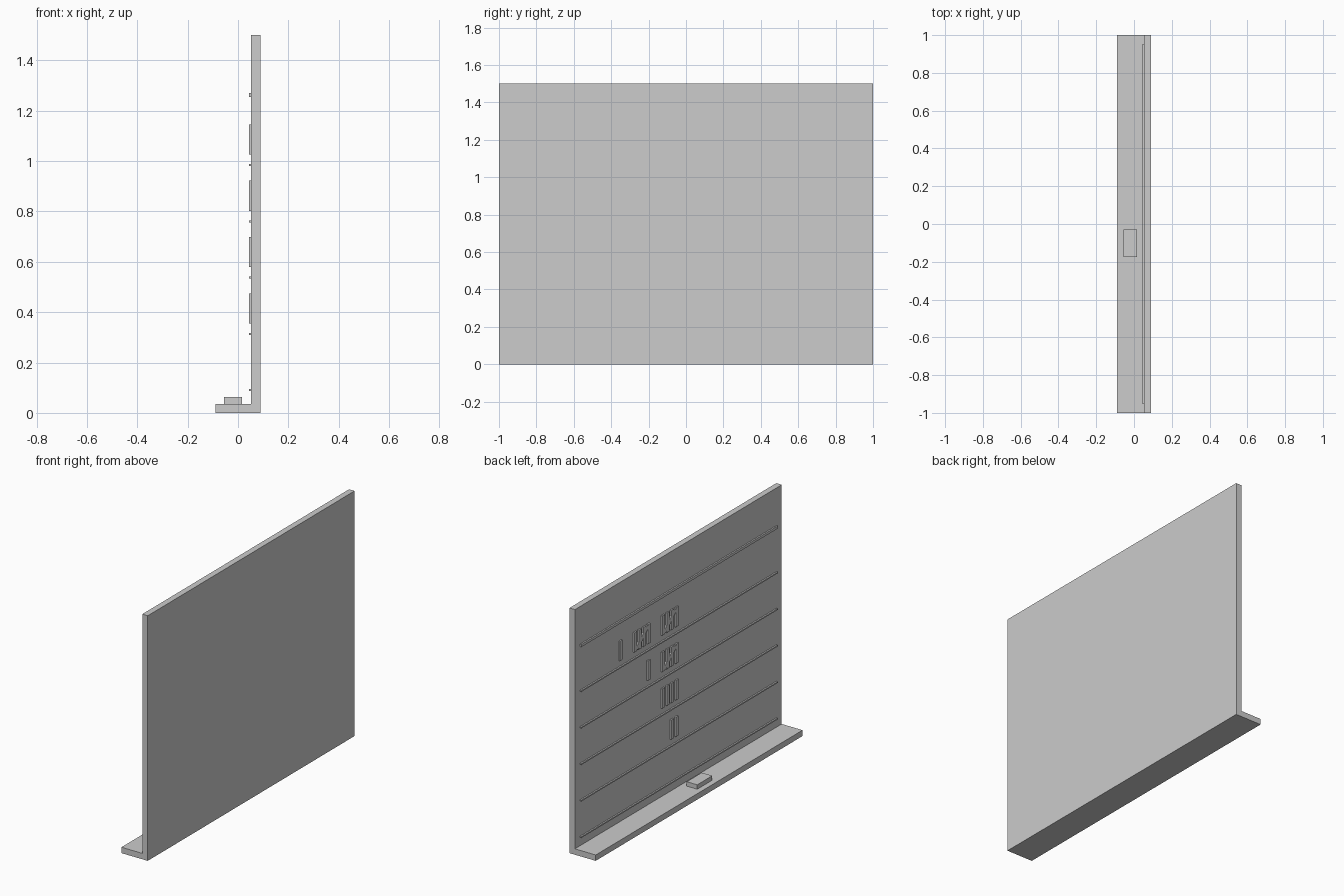
import bpy
from mathutils import Matrix, Vector

cube = bpy.data.objects.get("Cube")
if cube:
    bpy.data.objects.remove(cube, do_unlink=True)

# Single plain grey
grey = bpy.data.materials.new("plain_grey")
grey.use_nodes = True
grey.diffuse_color = (0.604, 0.604, 0.604, 1)
grey.node_tree.nodes["Principled BSDF"].inputs["Base Color"].default_value = grey.diffuse_color


def box(name, x, y, z, tilt=0.0):
    """Box from (min, max) ranges, tilted about its own x axis."""
    bpy.ops.mesh.primitive_cube_add(size=1)
    ob = bpy.context.object
    ob.name = name
    size = Vector([r[1] - r[0] for r in (x, y, z)])
    ob.data.transform(Matrix.Rotation(tilt, 4, "X") @ Matrix.Diagonal(size.to_4d()))
    ob.location = [(r[0] + r[1]) / 2 for r in (x, y, z)]
    ob.data.materials.append(grey)
    return ob


# Board, tray and the eraser resting on it
FACE = 0.052
RAISED = (0.043, FACE + 0.002)
box("board", (FACE, 0.089), (-1, 1), (0, 1.5))
box("tray", (-0.089, FACE), (-1, 1), (0, 0.036))
box("eraser", (-0.055, 0.016), (-0.175, -0.03), (0.036, 0.063))

# Heading rule and the thin row rules
box("heading_rule", RAISED, (-0.95, 0.95), (1.254, 1.27))
PITCH = 0.2235
for i in range(5):
    z = 0.09 + i * PITCH
    box(f"row_rule_{i + 1}", RAISED, (-0.95, 0.95), (z - 0.004, z + 0.004))

# Tally marks: bars in groups, every fifth mark crosses its group
MARK_W, MARK_H, STEP, GROUP = 0.024, 0.12, 0.044, 0.27
for row, count in enumerate((2, 4, 6, 11)):
    z = 0.355 + row * PITCH
    for k in range(count):
        group, mark = divmod(k, 5)
        y = 0.024 + group * GROUP
        name = f"tally_{row + 1}_{k + 1}"
        if mark < 4:
            y += mark * STEP
            box(name, RAISED, (y - MARK_W / 2, y + MARK_W / 2), (z, z + MARK_H))
        else:
            y += 1.5 * STEP
            mid = z + MARK_H / 2
            box(name, RAISED, (y - MARK_W / 2, y + MARK_W / 2),
                (mid - 0.073, mid + 0.073), tilt=0.82)
